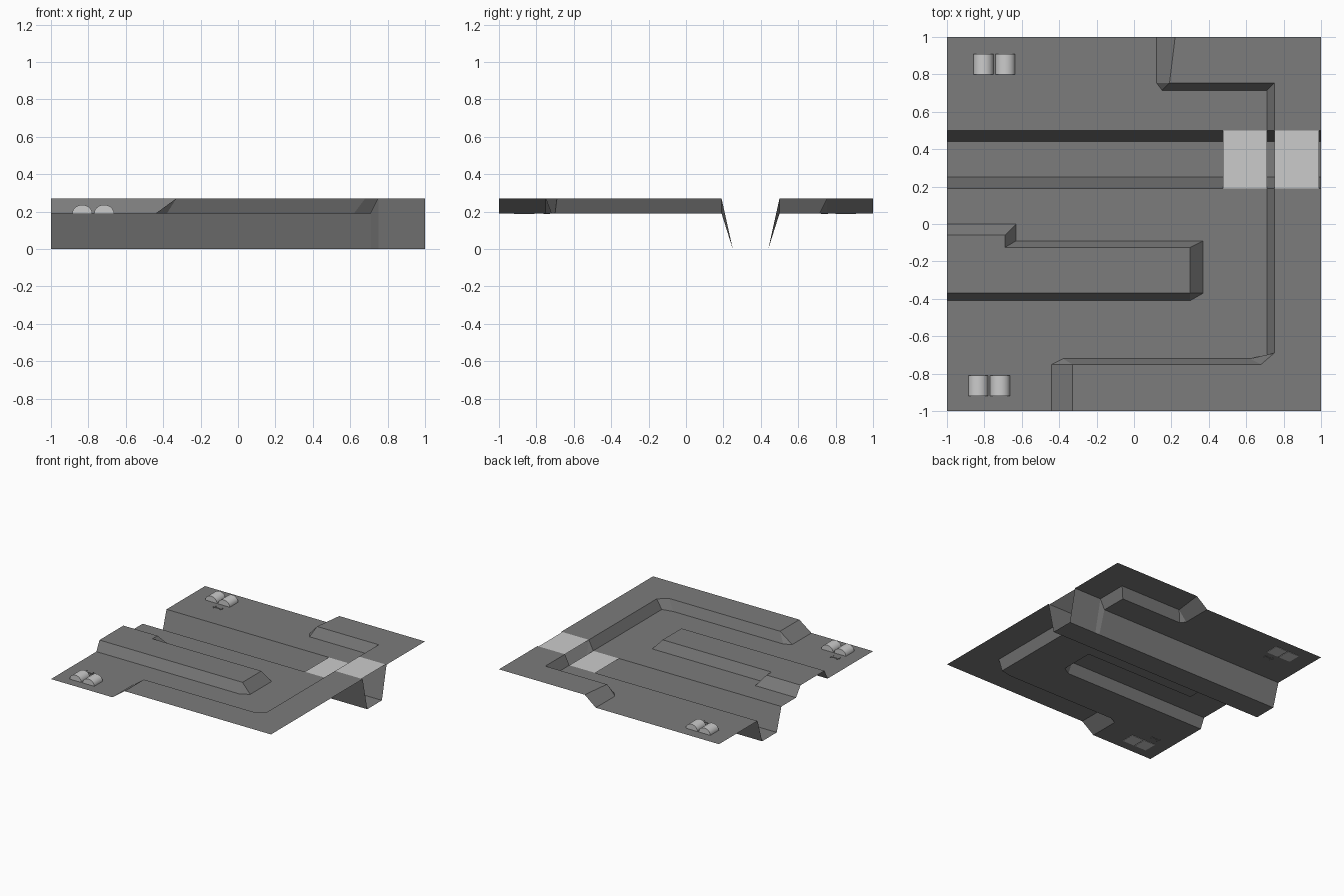
import bpy, bmesh, math

if "Cube" in bpy.data.objects:
    bpy.data.objects.remove(bpy.data.objects["Cube"])

LOW, HIGH = 0.19, 0.27          # the two ground levels; trench floor is z = 0
S, N = 0.19, 0.50               # trench lips
FS, FN = 0.25, 0.44             # trench floor edges

dark = bpy.data.materials.new("dark_grey")
dark.diffuse_color = (0.2, 0.2, 0.2, 1)
dark.use_nodes = True
dark.node_tree.nodes["Principled BSDF"].inputs["Base Color"].default_value = dark.diffuse_color


def finish(bm, name, mat=None):
    me = bpy.data.meshes.new(name)
    bm.to_mesh(me)
    bm.free()
    ob = bpy.data.objects.new(name, me)
    bpy.context.collection.objects.link(ob)
    if mat:
        me.materials.append(mat)
    return ob


def at(path, z):
    return [(x, y, z) for x, y in path]


def add_face(bm, pts):
    pts = list(dict.fromkeys(pts))
    if len(pts) > 2:
        f = bm.faces.new([bm.verts.new(p) for p in pts])
        f.normal_update()
        if f.normal.z < 0:
            f.normal_flip()


def strip(bm, a, b):
    for i in range(len(a) - 1):
        add_face(bm, [a[i], a[i + 1], b[i + 1], b[i]])


# Matching foot and crest outlines of each bank
south_low = [(-.44, -1), (-.44, -.75), (-.38, -.72), (.62, -.72), (.71, -.70), (.71, S)]
south_high = [(-.33, -1), (-.33, -.75), (-.33, -.75), (.68, -.75), (.75, -.69), (.75, S)]
north_low = [(.71, N), (.71, .715), (.15, .715), (.12, .755), (.12, 1)]
north_high = [(.75, N), (.75, .755), (.19, .755), (.19, .755), (.22, 1)]
ridge_low = [(-1, -.41), (.30, -.41), (.37, -.37), (.37, -.09), (-.63, -.09), (-.63, 0), (-1, 0)]
ridge_high = [(-1, -.37), (.30, -.37), (.30, -.37), (.30, -.125), (-.69, -.125), (-.69, -.06), (-1, -.06)]

# Ground sheet: flat areas, then banks, then trench
bm = bmesh.new()
add_face(bm, at([(-1, -1)] + south_low + [(-1, S)] + ridge_low[::-1], LOW))
add_face(bm, at(north_low + [(-1, 1), (-1, N)], LOW))
add_face(bm, at(south_high + [(1, S), (1, -1)], HIGH))
add_face(bm, at(north_high + [(1, 1), (1, N)], HIGH))
add_face(bm, at(ridge_high, HIGH))
for lo, hi in ((south_low, south_high), (north_low, north_high), (ridge_low, ridge_high)):
    strip(bm, at(lo, LOW), at(hi, HIGH))
stations = [(-1, LOW), (.71, LOW), (.75, HIGH), (1, HIGH)]
floor_s, floor_n = ([(x, y, 0) for x, _ in stations] for y in (FS, FN))
strip(bm, [(x, S, z) for x, z in stations], floor_s)
strip(bm, floor_s, floor_n)
strip(bm, floor_n, [(x, N, z) for x, z in stations])
bmesh.ops.remove_doubles(bm, verts=bm.verts, dist=0.0005)
finish(bm, "ground_sheet", dark)

# Flat bridges over the trench, one per level
for name, x0, x1, z in (("low_bridge", .475, .71, LOW), ("high_bridge", .75, .99, HIGH)):
    bm = bmesh.new()
    add_face(bm, at([(x0, S), (x1, S), (x1, N), (x0, N)], z))
    finish(bm, name)


# Half-round huts in pairs
def hut(name, cx, y0, y1, r=.053, n=14):
    bm = bmesh.new()
    arc = [(cx + r * math.cos(math.pi * i / n), LOW + .046 * math.sin(math.pi * i / n))
           for i in range(n + 1)]
    arc = [(cx + r, LOW - .003)] + arc + [(cx - r, LOW - .003)]
    prof = bm.faces.new([bm.verts.new((x, y0, z)) for x, z in arc])
    ext = bmesh.ops.extrude_face_region(bm, geom=[prof], use_keep_orig=True)
    for v in ext["geom"]:
        if isinstance(v, bmesh.types.BMVert):
            v.co.y = y1
    bmesh.ops.recalc_face_normals(bm, faces=bm.faces)
    ob = finish(bm, name)
    bpy.ops.object.select_all(action='DESELECT')
    ob.select_set(True)
    bpy.context.view_layer.objects.active = ob
    bpy.ops.object.shade_smooth_by_angle(angle=math.radians(40))


for side, cx, y0, y1 in (("front", -.833, -.92, -.81), ("back", -.805, .80, .91)):
    hut(side + "_hut_left", cx, y0, y1)
    hut(side + "_hut_right", cx + .117, y0, y1)

# Small plain ground markers beside the huts: a bar with cross pieces
for side, cx, cy in (("front", -.835, -.745), ("back", -.70, .74)):
    bm = bmesh.new()
    for dx, w, d in ((0, .08, .014), (-.03, .008, .036), (.03, .008, .036)):
        g = bmesh.ops.create_cube(bm, size=1)
        for v in g["verts"]:
            v.co = (cx + dx + v.co.x * w, cy + v.co.y * d, LOW + v.co.z * .008)
    finish(bm, side + "_marker", dark)
